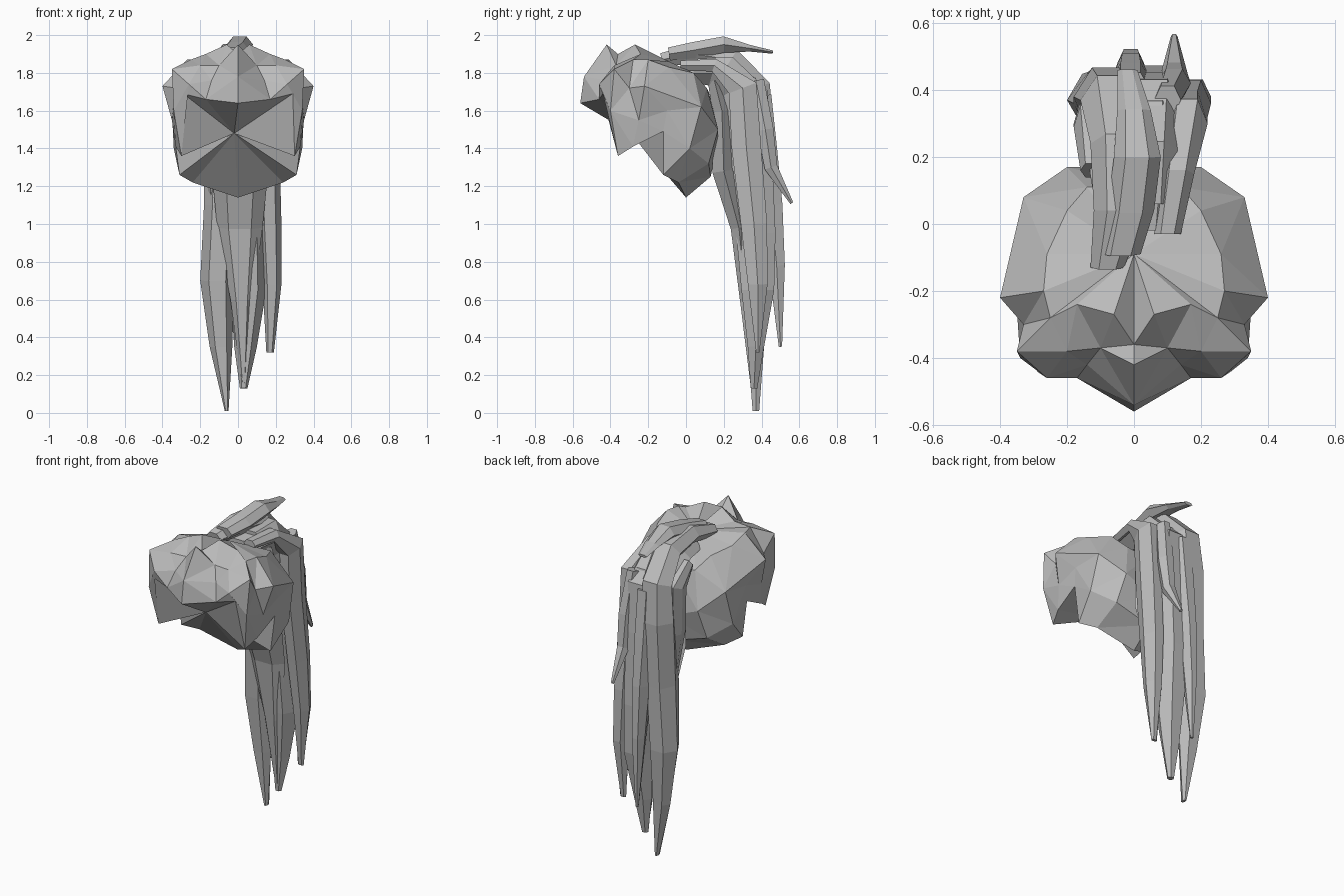
import bpy
import bmesh
import math
from mathutils import Vector

# Remove the default cube only
default_cube = bpy.data.objects.get("Cube")
if default_cube:
    bpy.data.objects.remove(default_cube, do_unlink=True)

hair_grey = bpy.data.materials.new("hair grey")
hair_grey.use_nodes = True
grey = (0.5, 0.5, 0.5, 1)
hair_grey.diffuse_color = grey
hair_grey.node_tree.nodes["Principled BSDF"].inputs["Base Color"].default_value = grey

CM = 0.01  # all part sizes below are in hundredths of a unit


def finish(bm, name):
    """Turn a bmesh into a flat shaded object with outward normals."""
    bmesh.ops.remove_doubles(bm, verts=bm.verts[:], dist=CM * CM)
    bmesh.ops.recalc_face_normals(bm, faces=bm.faces[:])
    mesh = bpy.data.meshes.new(name)
    bm.to_mesh(mesh)
    bm.free()
    mesh.materials.append(hair_grey)
    obj = bpy.data.objects.new(name, mesh)
    bpy.context.collection.objects.link(obj)
    return obj


def bridge(bm, lower, upper):
    """Join two closed rings with quads."""
    count = len(lower)
    for i in range(count):
        j = (i + 1) % count
        bm.faces.new((lower[i], lower[j], upper[j], upper[i]))


def fan(bm, ring, centre):
    """Close a ring with triangles meeting at a point."""
    tip = bm.verts.new(Vector(centre) * CM)
    for i, vert in enumerate(ring):
        bm.faces.new((vert, ring[(i + 1) % len(ring)], tip))


def mirrored_ring(bm, half):
    """Half a ring, from brow to nape, completed on the other side."""
    other = [(-x, y, z) for x, y, z in reversed(half[1:-1])]
    return [bm.verts.new(Vector(point) * CM) for point in half + other]


def make_lock(name, path, sides=6):
    """Tapered faceted lock; each path point is x, y, z, half width, half depth."""
    bm = bmesh.new()
    points = [Vector(p[:3]) for p in path]
    rings = []
    for i, (*_, width, depth) in enumerate(path):
        along = points[min(i + 1, len(path) - 1)] - points[max(i - 1, 0)]
        across = Vector((1, 0, 0))
        outward = across.cross(along).normalized()
        ring = []
        for k in range(sides):
            angle = math.tau * k / sides
            offset = across * width * math.cos(angle) + outward * depth * math.sin(angle)
            ring.append(bm.verts.new((points[i] + offset) * CM))
        rings.append(ring)
    for lower, upper in zip(rings, rings[1:]):
        bridge(bm, lower, upper)
    bm.faces.new(rings[0])
    bm.faces.new(rings[-1])
    return finish(bm, name)


# Hair cap: rings from the open rim up to the crown
rim = [(0, -56, 164), (17, -46, 166), (29, -44, 169), (30, -36, 136), (33, -28, 141),
       (34, -12, 149), (31, -12, 126), (24, -4, 122), (0, 0, 114)]
side_ring = [(0, -54, 178), (14, -42, 176), (26, -46, 174), (34, -40, 160), (35, -25, 155),
             (35, -10, 160), (34, 2, 140), (23, 12, 132), (0, 13, 125)]
spike_ring = [(0, -42, 195), (10, -37, 184), (20, -38, 184), (35, -38, 182), (33, -30, 172),
              (40, -22, 173), (33, 8, 162), (20, 17, 150), (0, 17, 142)]
crown_ring = [(0, -36, 190), (6, -27, 195), (17, -24, 190), (25, -28, 187), (27, -20, 187),
              (26, -9, 183), (20, 4, 180), (14, 11, 172), (0, 12, 170)]

cap = bmesh.new()
cap_rings = [mirrored_ring(cap, half) for half in (rim, side_ring, spike_ring, crown_ring)]
for lower_ring, upper_ring in zip(cap_rings, cap_rings[1:]):
    bridge(cap, lower_ring, upper_ring)
fan(cap, cap_rings[0], (-2, -29, 148))   # hollow underside
fan(cap, cap_rings[-1], (0, -9, 186))    # crown
bmesh.ops.triangulate(cap, faces=cap.faces[:])
finish(cap, "hair_cap")

# Ponytail root, filling the bend behind the crown
make_lock("tail_root", [
    (1, -2, 180, 11, 5), (1, 14, 180, 14, 8), (1, 27, 172, 15, 13), (1, 31, 150, 14, 14),
    (1, 31, 128, 13, 13)])

# Overlapping locks sweeping over the crown and down the back
make_lock("long_lock", [
    (-8, -13, 187, 5, 4), (-4, 4, 190, 8, 6), (-4, 24, 187, 9, 7), (-6, 37, 172, 10, 9),
    (-7, 38, 150, 11, 10), (-9, 36, 110, 9, 11), (-11, 37, 70, 9, 9),
    (-9, 37, 35, 6, 5), (-6, 37, 1, 1, 2)])
make_lock("middle_lock", [
    (5, 6, 184, 6, 4), (5, 22, 184, 8, 6), (5, 34, 168, 10, 11), (5, 35, 140, 10, 12),
    (5, 37, 95, 10, 12), (6, 38, 65, 9, 10), (4, 37, 35, 6, 5), (3, 36, 13, 2, 2)])
make_lock("right_lock", [
    (10, -3, 184, 4, 3), (13, 15, 184, 5, 4), (16, 30, 172, 6, 9), (16, 32, 140, 6, 9),
    (17, 36, 100, 6, 8), (18, 38, 68, 5, 6), (17, 38, 32, 2, 1)])
make_lock("back_lock", [
    (-1, 40, 168, 6, 6), (-1, 43, 140, 6, 6), (-1, 45, 110, 5, 7), (-1, 48, 78, 4, 5),
    (-1, 50, 35, 1, 1)])
make_lock("inner_lock", [
    (2, 15, 176, 11, 4), (1, 19, 160, 14, 6), (1, 20, 128, 15, 7), (1, 28, 98, 12, 5),
    (2, 32, 60, 6, 4), (3, 36, 14, 1, 2)])
make_lock("left_lock", [
    (-13, 16, 178, 3, 4), (-14, 29, 168, 4, 8), (-14, 30, 140, 4, 8), (-13, 32, 110, 2, 3)])
make_lock("crest_lock", [
    (-4, -9, 190, 6, 4), (-1, 4, 192, 7, 5), (1, 20, 195, 7, 5), (0, 34, 193, 5, 2),
    (-2, 46, 191, 3, 1)])
make_lock("back_flick", [
    (10, 37, 176, 4, 5), (12, 42, 150, 5, 5), (12, 45, 130, 4, 4), (12, 56, 111, 1, 1)])
